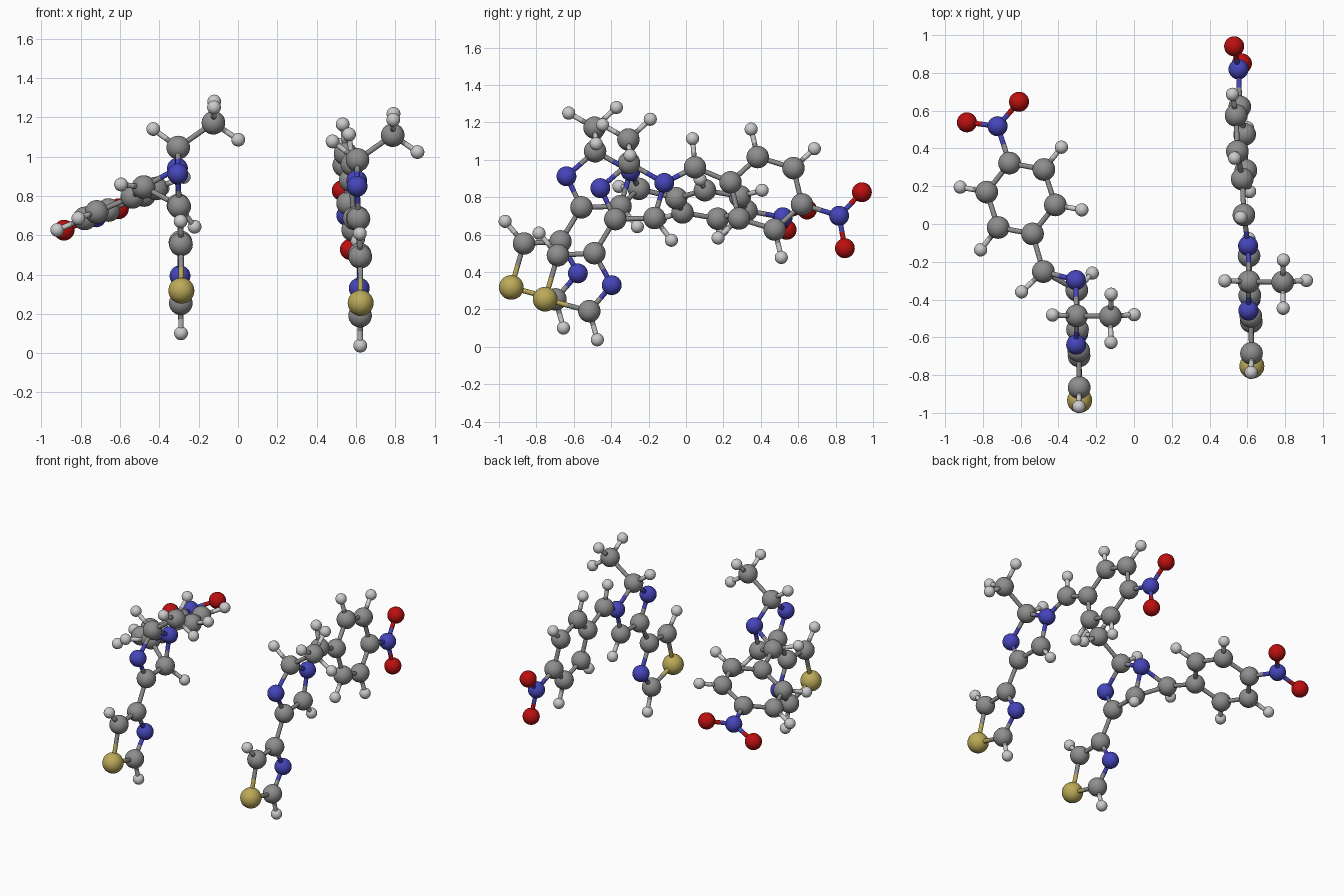
import bpy, bmesh
from math import cos, sin, radians
from mathutils import Vector, Matrix

if "Cube" in bpy.data.objects:
    bpy.data.objects.remove(bpy.data.objects["Cube"])

NAMES = {'C': 'carbon', 'H': 'hydrogen', 'N': 'nitrogen', 'O': 'oxygen', 'S': 'sulfur'}
RADIUS = {'C': .060, 'H': .035, 'N': .053, 'O': .053, 'S': .066}
COLOR = {'C': (.27, .27, .27), 'H': (.6, .6, .6), 'N': (.06, .06, .5),
         'O': (.5, .005, .005), 'S': (.5, .4, .1)}
BOND_R = .0135


def make_mesh(name, element, build):
    me = bpy.data.meshes.new(name)
    bm = bmesh.new()
    build(bm)
    for f in bm.faces:
        f.smooth = True
    bm.to_mesh(me)
    bm.free()
    me.materials.append(materials[element])
    return me


def place(name, mesh, matrix):
    ob = bpy.data.objects.new(name, mesh)
    ob.matrix_world = matrix
    bpy.context.collection.objects.link(ob)


# One shared sphere and one shared half-bond tube per element
materials, balls, tubes = {}, {}, {}
for e, n in NAMES.items():
    materials[e] = bpy.data.materials.new(n)
    materials[e].diffuse_color = (*COLOR[e], 1)
    balls[e] = make_mesh(n + '_ball', e, lambda bm: bmesh.ops.create_uvsphere(
        bm, u_segments=32, v_segments=16, radius=RADIUS[e]))
    tubes[e] = make_mesh(n + '_tube', e, lambda bm: bmesh.ops.create_cone(
        bm, cap_ends=False, segments=16, radius1=BOND_R, radius2=BOND_R, depth=1))


def half_bond(e, a, b):
    d = b - a
    m = (Matrix.Translation((a + b) / 2) @ d.to_track_quat('Z', 'Y').to_matrix().to_4x4()
         @ Matrix.Diagonal((1, 1, d.length, 1)))
    place(NAMES[e] + '_half_bond', tubes[e], m)


def build_molecule(atoms):
    atoms = [(e, Vector(p)) for e, p in atoms]
    for i, (e, p) in enumerate(atoms):
        place(NAMES[e] + '_atom', balls[e], Matrix.Translation(p))
        # neighbours within bonding distance are joined by a two-colour bond
        for e2, p2 in atoms[:i]:
            if (p - p2).length < (.2 if 'H' in (e, e2) else .262):
                mid = (p + p2) / 2
                half_bond(e, p, mid)
                half_bond(e2, p2, mid)


def nitrophenyl(first, last, side):
    """Six-ring from first to last carbon, with hydrogens and a nitro group."""
    first, last = Vector(first), Vector(last)
    c = (first + last) / 2
    u = (last - first).normalized()
    v = Vector(side)
    v = (v - u * v.dot(u)).normalized()
    out = []
    for k in range(6):
        a = radians(60 * k)
        d = u * cos(a) + v * sin(a)
        out.append(('C', c + d * .2))
        if k % 3:
            out.append(('H', c + d * .354))
    out.append(('N', c + u * .408))
    out += [('O', c + u * .488 + v * s * .158) for s in (-1, 1)]
    return out


# Shared core: five-ring with sulfur, five-ring with two nitrogens, methyl
CORE = [
    ('S', (-.288, -.934, .318)), ('C', (-.290, -.866, .553)), ('H', (-.292, -.967, .671)),
    ('C', (-.293, -.671, .564)), ('N', (-.295, -.578, .393)), ('C', (-.291, -.698, .254)),
    ('H', (-.290, -.655, .101)), ('C', (-.299, -.559, .746)), ('N', (-.306, -.639, .912)),
    ('C', (-.304, -.486, 1.046)), ('H', (-.431, -.482, 1.140)), ('C', (-.125, -.489, 1.172)),
    ('H', (.001, -.480, 1.086)), ('H', (-.121, -.372, 1.280)), ('H', (-.122, -.627, 1.250)),
    ('N', (-.308, -.297, .940)), ('C', (-.303, -.350, .752)),
]
SHIFT = Vector((.912, .181, -.063))

# Left molecule: closed three-ring linker
build_molecule(CORE + [('H', (-.221, -.260, .643)),
                       ('C', (-.480, -.252, .845)), ('H', (-.595, -.359, .858))]
               + nitrophenyl((-.537, -.053, .795), (-.659, .323, .728), (.307, .116, .121)))

# Right molecule: open linker, flatter layout
build_molecule([(e, Vector(p) + SHIFT) for e, p in CORE]
               + [('H', (.608, -.078, .570)),
                  ('C', (.582, .048, .960)), ('H', (.565, .035, 1.113))]
               + nitrophenyl((.573, .238, .880), (.560, .620, .762), (-.045, .106, .325)))

for m in bpy.data.materials:
    if m.users and not m.is_grease_pencil:
        m.use_nodes = True
        m.node_tree.nodes["Principled BSDF"].inputs["Base Color"].default_value = m.diffuse_color
